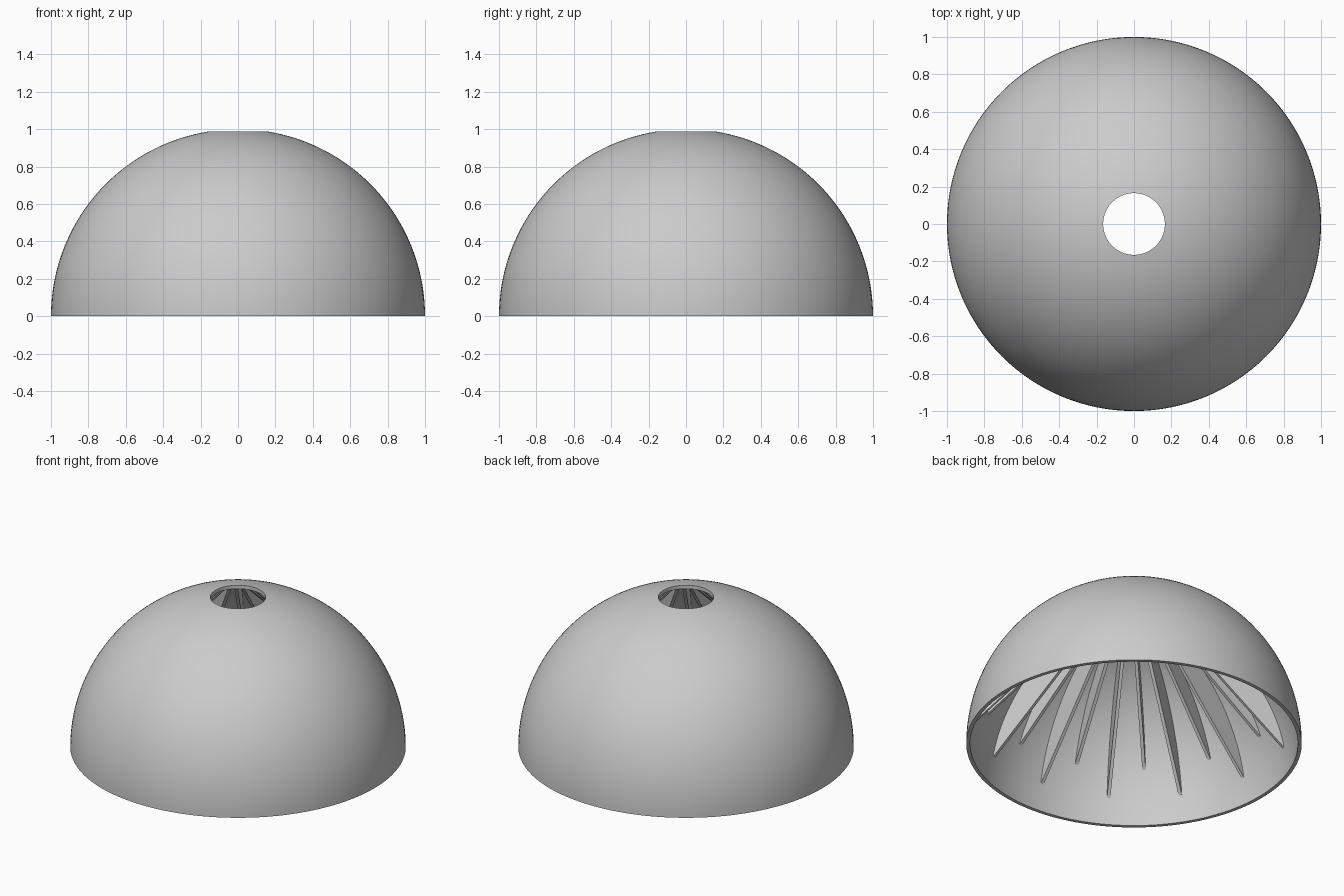
import bpy
import bmesh
from math import sin, cos, asin, pi, radians
from mathutils import Matrix

OUTER, INNER, HOLE = 1.0, 0.977, 0.165
SEGMENTS, RINGS = 128, 40
PAIRS = 14  # long and short ribs alternate

cube = bpy.data.objects.get("Cube")
if cube:
    bpy.data.objects.remove(cube, do_unlink=True)

grey = bpy.data.materials.new("plain grey")
grey.use_nodes = True
colour = (0.6, 0.6, 0.6, 1)
grey.diffuse_color = colour
grey.node_tree.nodes["Principled BSDF"].inputs["Base Color"].default_value = colour


def add_object(name, bm):
    bmesh.ops.recalc_face_normals(bm, faces=bm.faces)
    mesh = bpy.data.meshes.new(name)
    bm.to_mesh(mesh)
    bm.free()
    mesh.materials.append(grey)
    obj = bpy.data.objects.new(name, mesh)
    bpy.context.collection.objects.link(obj)
    return obj


def arc(radius, start, end, steps):
    """Points (r, z) on a sphere's meridian, between two polar angles."""
    angles = [start + (end - start) * i / steps for i in range(steps + 1)]
    return [(radius * sin(a), radius * cos(a)) for a in angles]


# Dome shell: closed profile turned about z, open at the top and the bottom
profile = arc(OUTER, asin(HOLE / OUTER), pi / 2, RINGS)
profile += arc(INNER, pi / 2, asin(HOLE / INNER), RINGS)
bm = bmesh.new()
rings = []
for s in range(SEGMENTS):
    a = 2 * pi * s / SEGMENTS
    rings.append([bm.verts.new((r * cos(a), r * sin(a), z)) for r, z in profile])
for s in range(SEGMENTS):
    here, there = rings[s], rings[(s + 1) % SEGMENTS]
    for i in range(len(profile)):
        j = (i + 1) % len(profile)
        bm.faces.new((here[i], there[i], there[j], here[j]))
dome = add_object("dome_shell", bm)
bpy.context.view_layer.objects.active = dome
dome.select_set(True)
bpy.ops.object.shade_smooth_by_angle(angle=radians(35))


# Ribs: thin plates with an arc along the shell and a straight inner edge
def add_rib(bm, angle, foot_height):
    radius = INNER + 0.004
    foot = pi / 2 - asin(foot_height / radius)
    outline = arc(radius, asin((HOLE + 0.005) / radius), foot, 24)
    near, far = 0.01, 0.03
    verts = [bm.verts.new((r, near, z)) for r, z in outline]
    face = bm.faces.new(verts)
    new = bmesh.ops.extrude_face_region(bm, geom=[face])["geom"]
    side = [v for v in new if isinstance(v, bmesh.types.BMVert)]
    bmesh.ops.translate(bm, verts=side, vec=(0, far - near, 0))
    bmesh.ops.rotate(bm, verts=verts + side, cent=(0, 0, 0),
                     matrix=Matrix.Rotation(angle, 3, "Z"))


for name, foot_height, shift in (("long_ribs", 0.17, 0), ("short_ribs", 0.34, 0.5)):
    bm = bmesh.new()
    for k in range(PAIRS):
        add_rib(bm, 2 * pi * (k + shift) / PAIRS - pi / 4, foot_height)
    add_object(name, bm)
